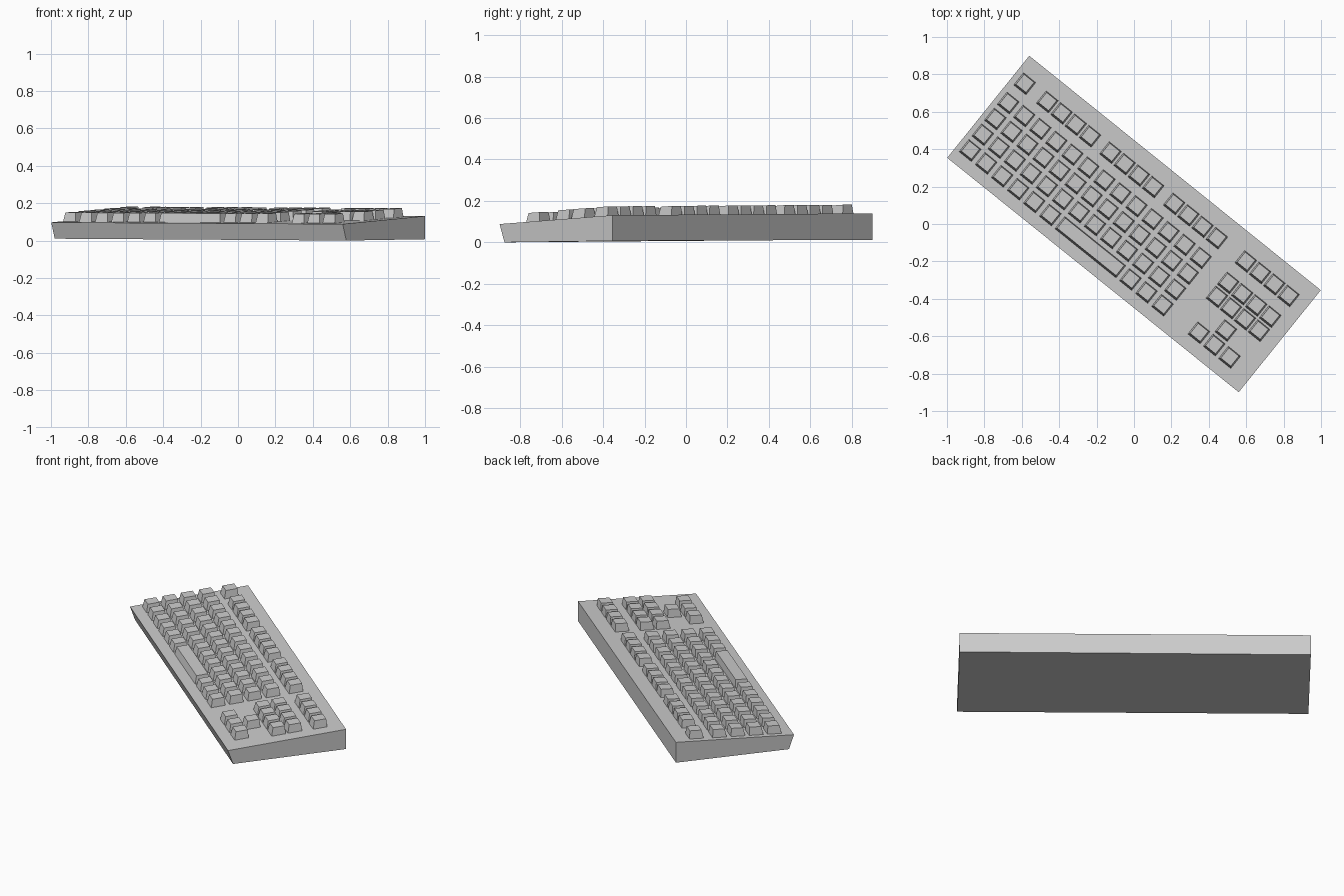
import bpy, bmesh
from math import radians
from mathutils import Matrix

if "Cube" in bpy.data.objects:
    bpy.data.objects.remove(bpy.data.objects["Cube"])

ROT = Matrix.Rotation(radians(-38.8), 4, 'Z')


def add_mesh(name, verts, faces):
    me = bpy.data.meshes.new(name)
    me.from_pydata([ROT @ Matrix.Translation(v).to_translation() for v in verts], [], faces)
    bm = bmesh.new()
    bm.from_mesh(me)
    bmesh.ops.recalc_face_normals(bm, faces=bm.faces)
    bm.to_mesh(me)
    bm.free()
    ob = bpy.data.objects.new(name, me)
    bpy.context.collection.objects.link(ob)


BOX = [(0, 3, 2, 1), (4, 5, 6, 7), (0, 1, 5, 4), (1, 2, 6, 5), (2, 3, 7, 6), (3, 0, 4, 7)]


def deck(u, v):
    # height of the gently sloping top of the case
    return 0.114 - 0.0045 * u + 0.061 * v


# Wedge-shaped case with undercut front
case = [(-1, -.32, .010), (1, -.32, 0), (1, .35, .007), (-1, .35, .012)]
case += [(u, v, deck(u, v)) for u, v in ((-1, -.35), (1, -.35), (1, .35), (-1, .35))]
add_mesh("case", case, BOX)


def key(name, u, v, width=.085, depth=.085):
    # Tapered keycap following the deck slope
    verts = []
    for inset, h, back in ((0, -.004, 0), (.008, .048, .003)):
        a, b = width / 2 - inset, depth / 2 - inset
        for su, sv in ((-1, -1), (1, -1), (1, 1), (-1, 1)):
            x, y = u + su * a, v + sv * b + back
            verts.append((x, y, deck(x, y) + h))
    add_mesh(name, verts, BOX)


# Function row: single key and four groups of four
key("escape_key", -.925, .218)
for start in (-.77, -.337, .1, .592):
    for i in range(4):
        key("function_key", start + i * .0975, .218)

# Main block, 13 columns by 4 rows, with the space bar in the front row
ROWS = [.082, -.027, -.135, -.243]
for r, v in enumerate(ROWS):
    for c in range(13):
        if r < 3 or c < 6 or c > 9:
            key("main_key", -.929 + c * .11, v)
key("space_bar", -.104, ROWS[3], .42)

# Navigation block and arrow cluster
for v in (.07, -.026):
    for i in range(4):
        key("navigation_key", .59 + i * .096, v)
key("arrow_up_key", .74, -.136)
for i in (-1, 0, 1):
    key("arrow_key", .74 + i * .105, -.236)
